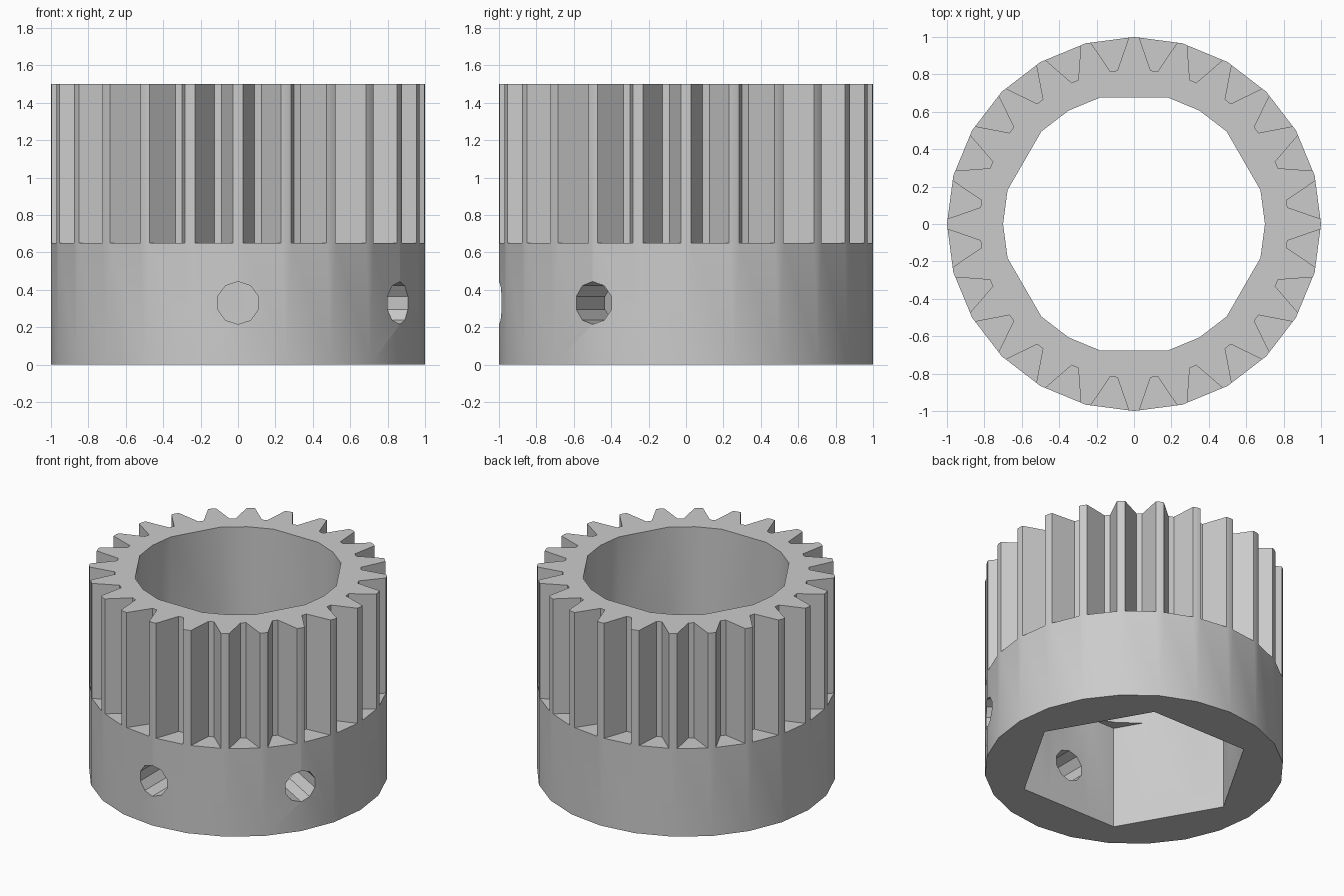
import bpy, bmesh
from math import cos, sin, radians, sqrt
from mathutils import Matrix

cube = bpy.data.objects.get("Cube")
if cube:
    bpy.data.objects.remove(cube, do_unlink=True)

HEIGHT, COLLAR, HEX_TOP = 1.5, 0.65, 0.76
TEETH, BORE = 24, 0.7
FLAT = BORE * cos(radians(15))      # hex socket, centre to flat
CORNER = FLAT * 2 / sqrt(3)         # hex socket, centre to corner

metal = bpy.data.materials.new("plain grey")
metal.use_nodes = True
grey = (0.6, 0.6, 0.6, 1)
metal.diffuse_color = grey
metal.node_tree.nodes["Principled BSDF"].inputs["Base Color"].default_value = grey


def polar(r, degrees):
    return r * cos(radians(degrees)), r * sin(radians(degrees))


def stack(bm, sections):
    """Closed solid through (outline, z) sections with equal point counts."""
    rings = [[bm.verts.new((x, y, z)) for x, y in outline] for outline, z in sections]
    n = len(rings[0])
    bm.faces.new(rings[0][::-1])
    bm.faces.new(rings[-1])
    for low, high in zip(rings, rings[1:]):
        for i in range(n):
            j = (i + 1) % n
            bm.faces.new((low[i], low[j], high[j], high[i]))


def finish(bm, name):
    bmesh.ops.remove_doubles(bm, verts=bm.verts, dist=1e-4)
    bmesh.ops.recalc_face_normals(bm, faces=bm.faces)
    mesh = bpy.data.meshes.new(name)
    bm.to_mesh(mesh)
    bm.free()
    mesh.materials.append(metal)
    obj = bpy.data.objects.new(name, mesh)
    bpy.context.collection.objects.link(obj)
    return obj


# Solid blank
bm = bmesh.new()
blank = [polar(1, 360 / TEETH * i) for i in range(TEETH)]
stack(bm, [(blank, 0), (blank, HEIGHT)])
pulley = finish(bm, "toothed_pulley")

# Tapered grooves between the teeth
bm = bmesh.new()
for i in range(TEETH):
    turn = Matrix.Rotation(radians(360 / TEETH * (i + 0.5)), 2)
    groove = [(0.825, -0.019), (1.03, -0.122), (1.03, 0.122), (0.825, 0.019)]
    outline = []
    for x, y in groove:
        c, s = turn[0][0], turn[1][0]
        outline.append((x * c - y * s, x * s + y * c))
    stack(bm, [(outline, COLLAR), (outline, HEIGHT + 0.1)])
grooves = finish(bm, "groove_cutter")

# Hexagonal socket below, bore with clipped corners above
angles = [60 * k + step for k in range(6) for step in (-15, 0, 15)]
socket = [polar(BORE if a % 60 else CORNER, a) for a in angles]
bore = [polar(BORE, a) for a in angles]
bm = bmesh.new()
stack(bm, [(socket, -0.1), (socket, HEX_TOP), (bore, HEX_TOP), (bore, HEIGHT + 0.1)])
cavity = finish(bm, "cavity_cutter")

# Two radial screw holes through the collar
bm = bmesh.new()
for direction in (-90, -30):
    place = (Matrix.Rotation(radians(direction), 4, 'Z')
             @ Matrix.Translation((0.85, 0, 0.33))
             @ Matrix.Rotation(radians(90), 4, 'Y')
             @ Matrix.Rotation(radians(90), 4, 'Z'))
    bmesh.ops.create_cone(bm, cap_ends=True, segments=10, radius1=0.114,
                          radius2=0.114, depth=0.6, matrix=place)
holes = finish(bm, "screw_hole_cutter")

# Cut the blank
cutters = (grooves, cavity, holes)
for cutter in cutters:
    mod = pulley.modifiers.new(cutter.name, 'BOOLEAN')
    mod.operation = 'DIFFERENCE'
    mod.solver = 'EXACT'
    mod.object = cutter
bpy.context.view_layer.update()
evaluated = pulley.evaluated_get(bpy.context.evaluated_depsgraph_get())
cut_mesh = bpy.data.meshes.new_from_object(evaluated)
pulley.modifiers.clear()
pulley.data = cut_mesh
cut_mesh.materials.clear()
cut_mesh.materials.append(metal)
for cutter in cutters:
    bpy.data.objects.remove(cutter, do_unlink=True)

# Smooth the round walls, keep the edges sharp
bpy.ops.object.select_all(action='DESELECT')
pulley.select_set(True)
bpy.context.view_layer.objects.active = pulley
bpy.ops.object.shade_smooth_by_angle(angle=radians(30))
